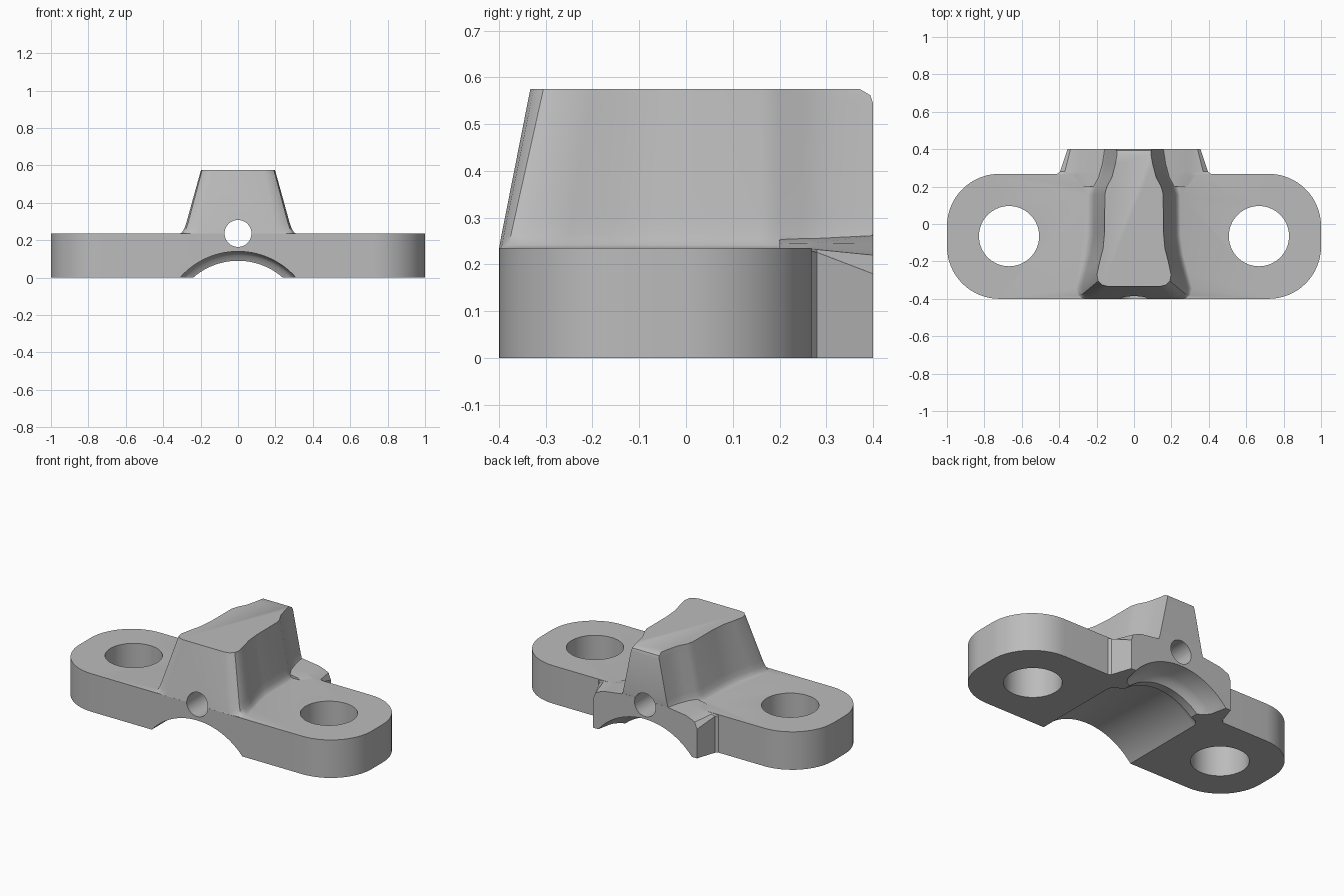
import bpy, bmesh, math

cube = bpy.data.objects.get("Cube")
if cube:
    bpy.data.objects.remove(cube, do_unlink=True)

grey = bpy.data.materials.new("plain grey")
grey.use_nodes = True
COLOUR = (0.5, 0.5, 0.5, 1)
grey.diffuse_color = COLOUR
grey.node_tree.nodes["Principled BSDF"].inputs["Base Color"].default_value = COLOUR


def loft(name, rings):
    """Skin a solid through rings of equal point count and cap both ends."""
    bm = bmesh.new()
    rows = [[bm.verts.new(p) for p in ring] for ring in rings]
    n = len(rows[0])
    for a, b in zip(rows, rows[1:]):
        for i in range(n):
            j = (i + 1) % n
            bm.faces.new((a[i], a[j], b[j], b[i]))
    bm.faces.new(rows[0][::-1])
    bm.faces.new(rows[-1])
    bmesh.ops.recalc_face_normals(bm, faces=bm.faces)
    mesh = bpy.data.meshes.new(name)
    bm.to_mesh(mesh)
    bm.free()
    mesh.materials.append(grey)
    obj = bpy.data.objects.new(name, mesh)
    bpy.context.collection.objects.link(obj)
    return obj


def mirrored(half):
    return half + [(-x, v) for x, v in reversed(half)]


def circle(cx, cy, r, n):
    return [(cx + r * math.cos(2 * math.pi * i / n),
             cy + r * math.sin(2 * math.pi * i / n)) for i in range(n)]


def combine(target, tool, operation):
    mod = target.modifiers.new(operation, "BOOLEAN")
    mod.operation = operation
    mod.solver = "EXACT"
    mod.object = tool
    bpy.context.view_layer.objects.active = target
    bpy.ops.object.modifier_apply(modifier=mod.name)
    bpy.data.objects.remove(tool, do_unlink=True)


# Flange plate with rounded ends
R, FRONT, BACK, TOP = 0.28, -0.4, 0.268, 0.235
outline = []
for corner, (cx, cy) in enumerate([(1 - R, BACK - R), (R - 1, BACK - R),
                                   (R - 1, FRONT + R), (1 - R, FRONT + R)]):
    for step in range(17):
        a = math.pi / 2 * (corner + step / 16)
        outline.append((cx + R * math.cos(a), cy + R * math.sin(a)))
body = loft("bearing_cap", [[(x, y, z) for x, y in outline] for z in (0, TOP)])

# Rear tab with sloping shoulders, lofted from front to back
sections = [
    (0.2, [(0.2, 0.255), (0.27, 0.245), (0.29, 0.23), (0.36, 0.22), (0.38, 0.2), (0.38, 0)]),
    (0.262, [(0.17, 0.257), (0.28, 0.246), (0.31, 0.236), (0.39, 0.233), (0.42, 0.23), (0.42, 0)]),
    (0.28, [(0.16, 0.258), (0.28, 0.246), (0.31, 0.236), (0.37, 0.232), (0.395, 0.226), (0.395, 0)]),
    (0.4, [(0.14, 0.264), (0.28, 0.245), (0.31, 0.234), (0.34, 0.22), (0.355, 0.18), (0.355, 0)]),
]
tab = loft("rear_tab", [[(x, y, z) for x, z in mirrored(half)] for y, half in sections])
combine(body, tab, "UNION")

# Tapered, waisted tower with a flared foot
top_half = [(0.14, -0.333), (0.17, -0.326), (0.192, -0.305), (0.198, -0.27), (0.183, -0.2),
            (0.165, -0.13), (0.157, -0.04), (0.156, 0.16), (0.145, 0.2), (0.118, 0.25),
            (0.1, 0.32), (0.09, 0.4)]
foot_half = [(0.2, -0.395), (0.245, -0.39), (0.275, -0.375), (0.285, -0.34), (0.262, -0.25),
             (0.238, -0.16), (0.222, -0.06), (0.22, 0.16), (0.21, 0.2), (0.183, 0.25),
             (0.165, 0.32), (0.155, 0.4)]
# height, blend from foot to top, flare, rearmost y
levels = [(0.1, 0, 0.03, 0.39), (0.233, 0, 0.03, 0.4), (0.242, 0, 0.014, 0.4),
          (0.265, 0.02, 0.002, 0.4), (0.3, 0.125, 0, 0.4), (0.545, 0.905, 0, 0.4),
          (0.562, 0.96, 0, 0.394), (0.575, 1, 0, 0.372)]
rings = []
for z, t, flare, rear in levels:
    half = []
    for (fx, fy), (tx, ty) in zip(foot_half, top_half):
        x = fx + (tx - fx) * t + flare
        y = fy + (ty - fy) * t
        half.append((x, min(max(y - flare / 4, FRONT), rear)))
    rings.append([(x, y, z) for x, y in mirrored(half)])
combine(body, loft("tower", rings), "UNION")

# Shaft saddle underneath, with a narrow retaining lip near the back
saddle = [(-0.5, 0.413), (0.14, 0.413), (0.165, 0.408), (0.187, 0.392), (0.2, 0.363),
          (0.25, 0.363), (0.265, 0.385), (0.3, 0.405), (0.4, 0.421), (0.5, 0.43)]
cutter = loft("saddle_cutter", [[(x, y, z) for x, z in circle(0, -0.273, r, 96)]
                                for y, r in saddle])
combine(body, cutter, "DIFFERENCE")

# Oil bore from front to back
bore = loft("bore_cutter", [[(x, y, z) for x, z in circle(0, 0.236, 0.072, 48)]
                            for y in (-0.6, 0.6)])
combine(body, bore, "DIFFERENCE")

# Bolt holes
for side in (-1, 1):
    hole = loft("bolt_cutter", [[(x, y, z) for x, y in circle(side * 0.668, -0.065, 0.161, 64)]
                                for z in (-0.2, 0.5)])
    combine(body, hole, "DIFFERENCE")

# Smooth shading with crisp edges
bpy.ops.object.select_all(action="DESELECT")
body.select_set(True)
bpy.context.view_layer.objects.active = body
bpy.ops.object.shade_smooth_by_angle(angle=math.radians(32))
